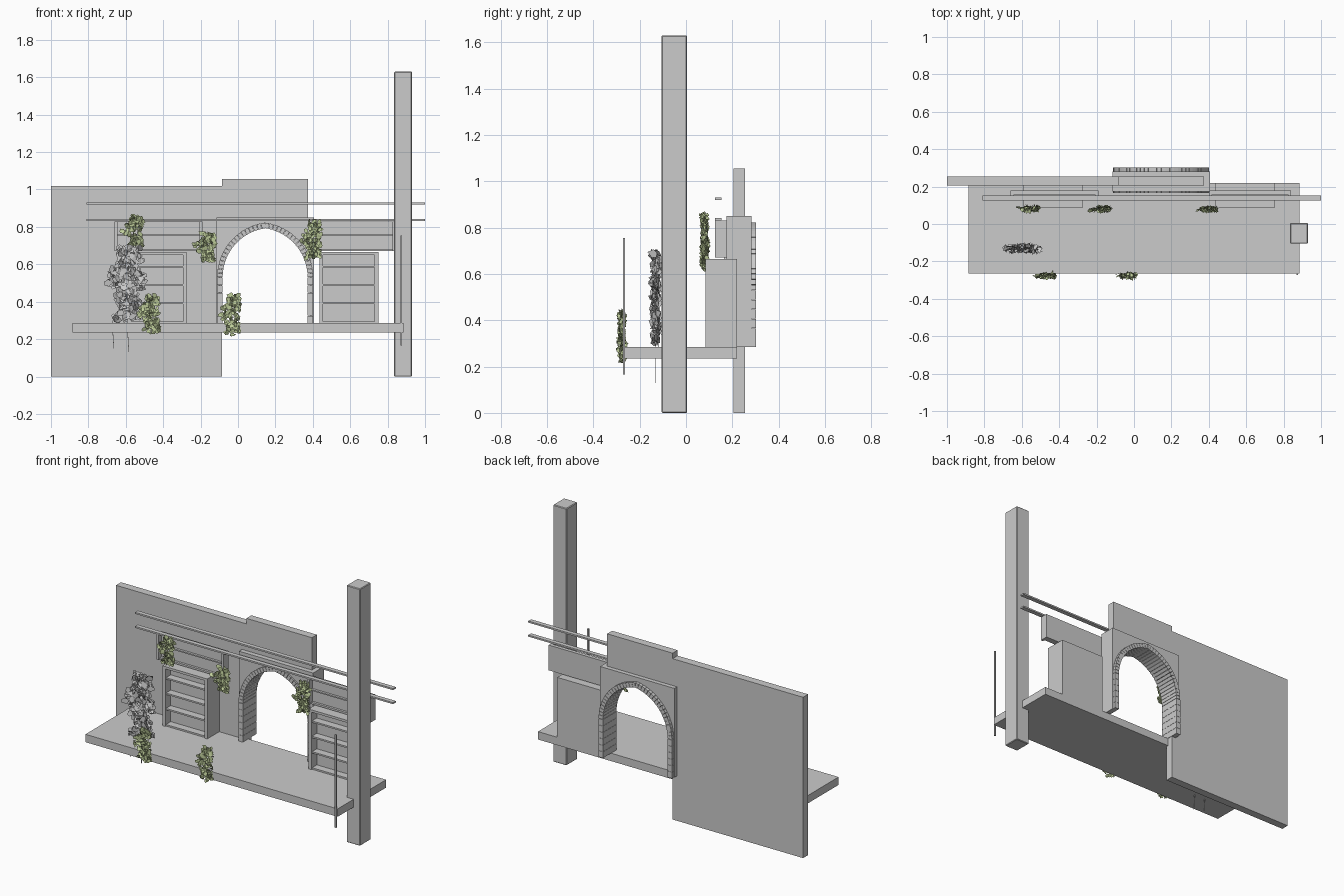
import bpy, bmesh, math, random
from mathutils import Vector, Matrix, Euler

if "Cube" in bpy.data.objects:
    bpy.data.objects.remove(bpy.data.objects["Cube"])

random.seed(4)


def material(name, rgb):
    m = bpy.data.materials.new(name)
    m.diffuse_color = (*rgb, 1)
    m.use_nodes = True
    m.node_tree.nodes["Principled BSDF"].inputs["Base Color"].default_value = m.diffuse_color
    return m


GREY = material("plain grey", (0.6, 0.6, 0.6))
GREEN = material("leaf green", (0.54, 0.64, 0.34))


def finish(name, bm, mat=GREY):
    me = bpy.data.meshes.new(name)
    bm.to_mesh(me)
    bm.free()
    me.materials.append(mat)
    ob = bpy.data.objects.new(name, me)
    bpy.context.collection.objects.link(ob)
    return ob


def add_prism(bm, pts, y0, y1):
    """Extrude an x-z outline from y0 to y1."""
    a = [bm.verts.new((x, y0, z)) for x, z in pts]
    b = [bm.verts.new((x, y1, z)) for x, z in pts]
    faces = [bm.faces.new(a), bm.faces.new(b[::-1])]
    for i in range(len(pts)):
        j = (i + 1) % len(pts)
        faces.append(bm.faces.new((a[j], a[i], b[i], b[j])))
    bmesh.ops.recalc_face_normals(bm, faces=faces)


def add_box(bm, x0, x1, y0, y1, z0, z1):
    add_prism(bm, [(x0, z0), (x1, z0), (x1, z1), (x0, z1)], y0, y1)


def box(name, *dims):
    bm = bmesh.new()
    add_box(bm, *dims)
    return finish(name, bm)


# Floor, tall post, thin rod and long rails
box("platform", -0.885, 0.885, -0.265, 0.22, 0.235, 0.285)
post = box("tall_post", 0.835, 0.93, -0.105, 0.005, 0, 1.63)
bev = post.modifiers.new("bevel", 'BEVEL')
bev.width = 0.004
box("thin_rod", 0.868, 0.878, -0.272, -0.264, 0.165, 0.755)
for i, z in enumerate((0.836, 0.925)):
    box(f"rail_{i}", -0.81, 1.0, 0.125, 0.153, z - 0.005, z + 0.005)

# Back wall with a raised block above the arch
bm = bmesh.new()
add_prism(bm, [(-1, 0), (-0.085, 0), (-0.085, 0.84), (0.375, 0.84), (0.375, 1.055),
               (-0.085, 1.055), (-0.085, 1.02), (-1, 1.02)], 0.205, 0.255)
finish("back_wall", bm)

# Pointed arch: each side is an arc whose centre lies past the middle line
CX, SPRING, HALF, RISE = 0.145, 0.53, 0.257, 0.293
OFF = (RISE ** 2 - HALF ** 2) / (2 * HALF)
RAD = HALF + OFF
END = math.acos(OFF / RAD)


def arc(t, inset, side):
    r = RAD - inset
    x = max(0, r * math.cos(t * END) - OFF)
    return (CX + side * x, SPRING + r * math.sin(t * END))


bm = bmesh.new()
right = [arc(i / 16, 0.015, 1) for i in range(17)]
left = [arc(i / 16, 0.015, -1) for i in range(15, -1, -1)]
outline = [(0.387, 0.285)] + right + left + [(-0.097, 0.285), (-0.115, 0.285),
                                             (-0.115, 0.85), (0.405, 0.85), (0.405, 0.285)]
add_prism(bm, outline, 0.175, 0.282)
finish("arch_plate", bm)

bm = bmesh.new()
N = 18
for side in (-1, 1):
    # Curved bricks
    for i in range(N):
        t0, t1 = (i + 0.04) / N, (i + 0.96) / N
        add_prism(bm, [arc(t0, 0.03, side), arc(t0, 0, side), arc(t1, 0, side),
                       arc(t1, 0.03, side)], 0.165, 0.302)
    # Straight jamb blocks
    for i in range(6):
        z = 0.285 + i * 0.0408
        xa, xb = sorted((CX + side * (HALF - 0.03), CX + side * HALF))
        add_box(bm, xa, xb, 0.165, 0.302, z, z + 0.0395)
finish("arch_bricks", bm)

# Open bookcases with shelves
for label, x0, x1 in (("left", -0.59, -0.275), ("right", 0.435, 0.75)):
    bm = bmesh.new()
    add_box(bm, x0, x1, 0.14, 0.22, 0.285, 0.665)
    for xa in (x0, x1 - 0.02):
        add_box(bm, xa, xa + 0.02, 0.085, 0.14, 0.285, 0.665)
    add_box(bm, x0 + 0.02, x1 - 0.02, 0.085, 0.14, 0.65, 0.665)
    for z in (0.29, 0.392, 0.49, 0.587):
        add_box(bm, x0 + 0.02, x1 - 0.02, 0.092, 0.14, z - 0.005, z + 0.005)
    finish(f"{label}_bookcase", bm)

# Upper wall boards with end brackets and a moulding strip
for label, x0, x1 in (("left", -0.66, -0.19), ("right", 0.40, 0.84)):
    bm = bmesh.new()
    add_box(bm, x0, x1, 0.155, 0.178, 0.67, 0.83)
    add_box(bm, x0, x1, 0.14, 0.155, 0.67, 0.682)
    add_box(bm, x0, x1, 0.14, 0.155, 0.755, 0.763)
    for xa in (x0, x1 - 0.015):
        add_box(bm, xa, xa + 0.015, 0.125, 0.155, 0.67, 0.83)
    finish(f"{label}_upper_board", bm)


# Climbing plants: small tilted leaves scattered in a ragged column
def add_leaf(bm, centre, size):
    rot = Euler((random.gauss(0, 0.5), random.uniform(0, 6.28), random.gauss(0, 0.5)))
    m = Matrix.Translation(centre) @ rot.to_matrix().to_4x4()
    outline = ((0, 0, -1), (0.7, 0.15, -0.1), (0.35, 0, 0.8), (-0.35, 0, 0.8), (-0.7, 0.15, -0.1))
    bm.faces.new([bm.verts.new(m @ (Vector(p) * size)) for p in outline])


def plant(name, x, y, z0, z1, width, depth, count, size, mat):
    bm = bmesh.new()
    for _ in range(count):
        t = random.random()
        w = width * (0.62 + 0.38 * math.sin(2.2 + 4.5 * t) ** 2) - size
        lean = 0.012 * math.sin(9 * t)
        c = Vector((x + lean + random.uniform(-0.5, 0.5) * w,
                    y + random.uniform(-0.5, 0.5) * depth,
                    z0 + size + t * (z1 - z0 - 2 * size)))
        add_leaf(bm, c, size * random.uniform(0.7, 1.1))
    return finish(name, bm, mat)


for i, (x, y, z0, z1, w) in enumerate((
        (-0.555, 0.08, 0.67, 0.88, 0.125), (-0.17, 0.08, 0.60, 0.785, 0.135),
        (0.40, 0.08, 0.615, 0.85, 0.13), (-0.47, -0.277, 0.22, 0.455, 0.135),
        (-0.035, -0.277, 0.205, 0.455, 0.125))):
    plant(f"green_vine_{i}", x, y, z0, z1, w, 0.022, 150, 0.018, GREEN)

plant("grey_bush", -0.59, -0.132, 0.275, 0.715, 0.225, 0.03, 300, 0.025, GREY)

# Fine stems hanging below the bush
bm = bmesh.new()
for x, z in ((-0.665, 0.15), (-0.585, 0.13)):
    add_prism(bm, [(x, z), (x + 0.003, z), (x - 0.007, 0.3), (x - 0.01, 0.3)], -0.134, -0.131)
finish("hanging_stems", bm)
